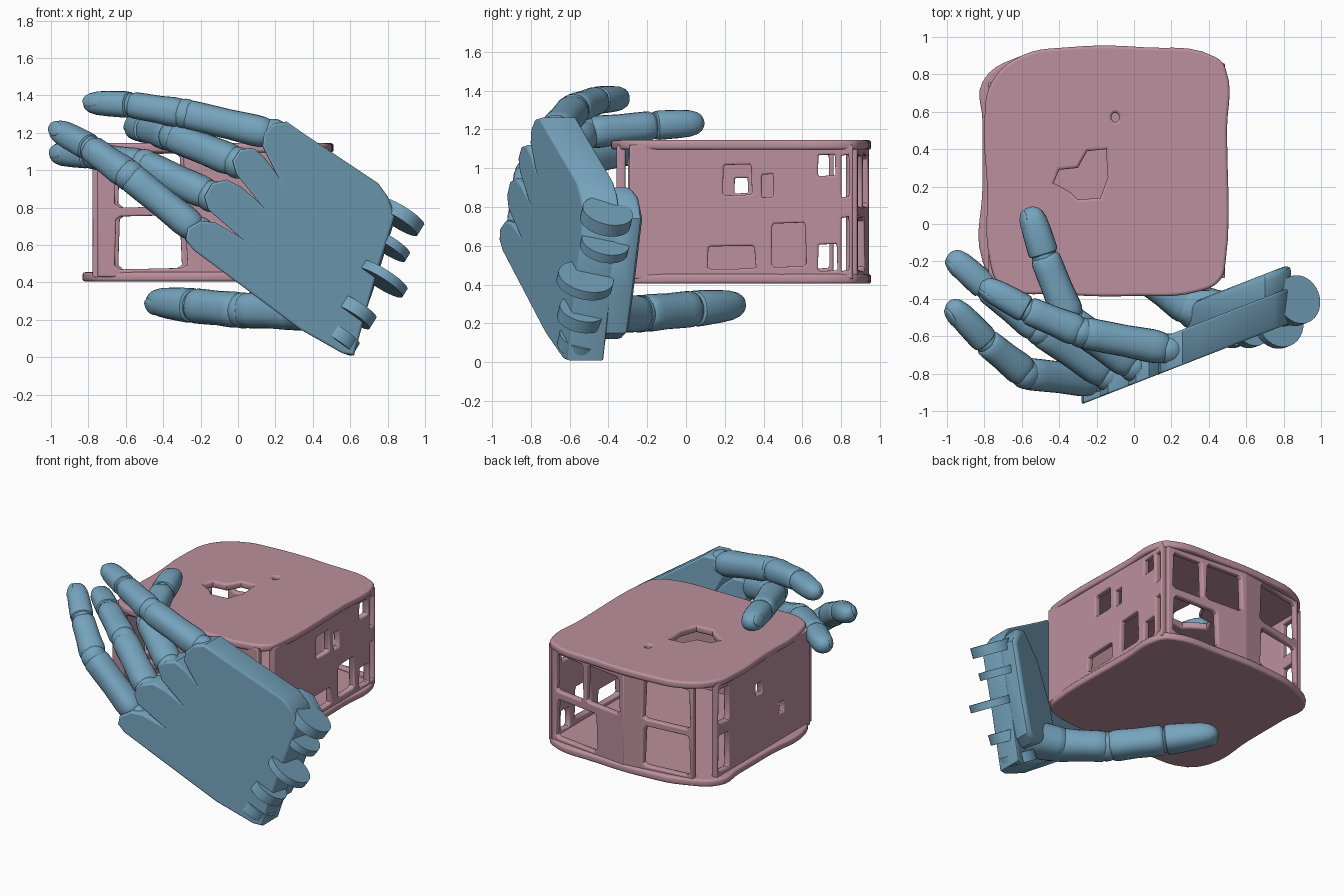
import bpy, bmesh, math
from mathutils import Vector, Matrix

if "Cube" in bpy.data.objects:
    bpy.data.objects.remove(bpy.data.objects["Cube"])


def material(name, col):
    m = bpy.data.materials.new(name)
    m.diffuse_color = (*col, 1)
    m.use_nodes = True
    m.node_tree.nodes["Principled BSDF"].inputs["Base Color"].default_value = m.diffuse_color
    return m


BLUE = material("blue", (0.18, 0.37, 0.51))
PINK = material("pink", (0.5, 0.28, 0.34))


def finish(ob, mat, angle=40):
    ob.data.materials.clear()
    ob.data.materials.append(mat)
    bpy.ops.object.select_all(action='DESELECT')
    ob.select_set(True)
    bpy.context.view_layer.objects.active = ob
    bpy.ops.object.shade_smooth_by_angle(angle=math.radians(angle))
    return ob


def from_bmesh(name, bm, mat):
    bmesh.ops.recalc_face_normals(bm, faces=bm.faces)
    me = bpy.data.meshes.new(name)
    bm.to_mesh(me)
    bm.free()
    ob = bpy.data.objects.new(name, me)
    bpy.context.collection.objects.link(ob)
    return finish(ob, mat)


def panel(name, loops, thick, mtx, mat, bevel=0.012, soft=()):
    """Flat slab from an outline plus hole loops; loops listed in soft are curved."""
    cu = bpy.data.curves.new(name, 'CURVE')
    cu.dimensions, cu.fill_mode = '2D', 'BOTH'
    cu.extrude, cu.bevel_depth, cu.bevel_resolution = thick / 2 - bevel, bevel, 2
    cu.offset = -bevel
    cu.resolution_u = 5
    for i, pts in enumerate(loops):
        if i in soft:
            s = cu.splines.new('BEZIER')
            s.bezier_points.add(len(pts) - 1)
            for b, p in zip(s.bezier_points, pts):
                b.co = (*p, 0)
                b.handle_left_type = b.handle_right_type = 'AUTO'
        else:
            s = cu.splines.new('POLY')
            s.points.add(len(pts) - 1)
            for b, p in zip(s.points, pts):
                b.co = (*p, 0, 1)
        s.use_cyclic_u = True
    tmp = bpy.data.objects.new(name + "_curve", cu)
    bpy.context.collection.objects.link(tmp)
    dg = bpy.context.evaluated_depsgraph_get()
    dg.update()
    me = bpy.data.meshes.new_from_object(tmp.evaluated_get(dg))
    bpy.data.objects.remove(tmp)
    me.transform(mtx)
    ob = bpy.data.objects.new(name, me)
    bpy.context.collection.objects.link(ob)
    return finish(ob, mat)


def facing_y(y, slope=0.0):
    # local (u, v) becomes (x, z), with y sheared along x
    return Matrix(((1, 0, 0, 0), (slope, 0, -1, y), (0, 1, 0, 0), (0, 0, 0, 1)))


def facing_x(x):
    # local (u, v) becomes (y, z)
    return Matrix(((0, 0, 1, x), (1, 0, 0, 0), (0, 1, 0, 0), (0, 0, 0, 1)))


def patch(a, b, c, d):
    # slightly irregular squarish opening from (a, c) to (b, d)
    w, h = (b - a) * 0.08, (d - c) * 0.08
    return [(a + w, c), (b - w, c + h * .3), (b, c + h), (b - w * .4, d - h),
            (b - w, d), (a + w, d - h * .3), (a + w * .3, d - h), (a, c + h)]


# Box lids
top = [(-.77, -.2), (-.785, .2), (-.80, .55), (-.76, .76), (-.6, .9), (-.35, .945), (.05, .945), (.44, .89),
       (.49, .83), (.497, .5), (.49, -.2), (.46, -.3), (.35, -.36), (0, -.385), (-.4, -.375), (-.71, -.33)]
hole = [(-.43, .22), (-.4, .29), (-.3, .3), (-.25, .39), (-.15, .4), (-.14, .25), (-.18, .14), (-.3, .13), (-.34, .17)]
dot = [(-.1 + .02 * math.cos(i * math.pi / 4), .57 + .025 * math.sin(i * math.pi / 4)) for i in range(8)]
bottom = [(-.81 if x < -.75 else x, y) for x, y in top]
panel("box_top", [top, hole, dot], .05, Matrix.Translation((0, 0, 1.12)), PINK, .015, (0, 2))
panel("box_bottom", [bottom], .05, Matrix.Translation((0, 0, .43)), PINK, .015, (0,))


# Box walls with ragged openings
def wall(name, a, b, openings, mtx):
    loops = [[(a, .43), (b, .43), (b, 1.12), (a, 1.12)]] + [patch(*o) for o in openings]
    panel(name, loops, .045, mtx, PINK, .01)


wall("front_wall", -.75, .41, [(-.66, -.27, .47, .76), (-.66, -.28, .80, 1.09)], facing_y(-.335))
wall("back_wall_left", -.66, -.15, [(-.64, -.3, .47, .76), (-.64, -.3, .80, 1.09)], facing_y(.942, .147))
wall("back_wall_right", -.17, .45, [(-.13, .15, .80, 1.07), (.18, .41, .80, 1.07), (.06, .41, .47, .75)],
     facing_y(.905, -.1))
wall("right_wall", -.29, .86, [(.19, .34, .86, 1.02), (.39, .45, .85, .97), (.11, .36, .48, .60),
                               (.44, .62, .49, .72), (.68, .77, .96, 1.07), (.68, .78, .47, .61),
                               (.80, .84, .85, 1.07), (.80, .84, .47, .75)], facing_x(.465))
wall("left_wall", -.30, .76, [(.62, .74, .82, 1.07), (.62, .74, .48, .74), (.25, .32, .87, .95),
                              (.0, .06, .64, .72)], facing_x(-.755))


# Finger pieces: lofted rounded tubes between joints
def tube(name, p, q, r0, r1, profile, flat=0.94):
    p, q = Vector(p), Vector(q)
    axis = q - p
    rot = axis.to_track_quat('Z', 'Y').to_matrix()
    bm = bmesh.new()
    n, rings = 24, []
    for t, k in profile:
        r = (r0 + (r1 - r0) * t) * k
        ring = []
        for i in range(n):
            a = math.tau * i / n
            c, s = math.cos(a), math.sin(a)
            off = Vector((math.copysign(abs(c) ** .85, c) * r,
                          math.copysign(abs(s) ** .85, s) * r * flat, 0))
            ring.append(bm.verts.new(p + axis * t + rot @ off))
        rings.append(ring)
    for a, b in zip(rings, rings[1:]):
        for i in range(n):
            bm.faces.new((a[i], a[(i + 1) % n], b[(i + 1) % n], b[i]))
    bm.faces.new(rings[0])
    bm.faces.new(rings[-1])
    return from_bmesh(name, bm, BLUE)


def ball(name, c, scale, rot=None):
    bm = bmesh.new()
    m = Matrix.Translation(c) @ (rot or Matrix()) @ Matrix.Diagonal((*scale, 1))
    bmesh.ops.create_uvsphere(bm, u_segments=20, v_segments=12, radius=1, matrix=m)
    return from_bmesh(name, bm, BLUE)


BONE = [(.03, .75), (.06, .9), (.13, 1), (.22, 1.03), (.5, .98), (.8, 1), (.94, 1), (.99, .88), (1.02, .6)]
TIP = [(.02, .8), (.05, .97), (.12, 1.02), (.5, 1.02), (.72, .98), (.86, .84), (.94, .63), (.99, .33), (1, .05)]


def finger(name, pts, radii, back):
    pts = [Vector(p) for p in pts]
    last = len(pts) - 2
    for i in range(last + 1):
        tube(f"{name}_segment_{i + 1}", pts[i], pts[i + 1], radii[i], radii[i + 1], TIP if i == last else BONE)
        r = radii[i] * (.97 if i < last else .85)
        ball(f"{name}_joint_{i + 1}", pts[i], (r, r, r))
    # nail on the outer side of the tip
    d = (pts[-1] - pts[-2]).normalized()
    b = Vector(back)
    b = (b - d * b.dot(d)).normalized()
    rot = Matrix((d.cross(b), b, d)).transposed().to_4x4()
    r = radii[-1]
    ball(name + "_nail", pts[-1] - d * .065 + b * r * .75, (r * .6, r * .25, .06), rot @ Matrix.Rotation(.25, 4, 'X'))


finger("index_finger", [(.19, -.67, 1.19), (-.28, -.58, 1.30), (-.57, -.46, 1.35), (-.82, -.32, 1.362)],
       [.088, .085, .075, .066], (-.3, -1, .3))
finger("middle_finger", [(.0, -.76, 1.04), (-.34, -.52, 1.18), (-.48, -.17, 1.22), (-.56, .09, 1.235)],
       [.088, .088, .08, .072], (-1, 0, .4))
finger("ring_finger", [(-.14, -.81, .86), (-.5, -.57, 1.03), (-.79, -.34, 1.08), (-.99, -.16, 1.09)],
       [.088, .085, .075, .068], (-1, -.6, .3))
finger("little_finger", [(-.21, -.84, .67), (-.58, -.80, .97), (-.79, -.63, 1.12), (-.99, -.42, 1.23)],
       [.086, .086, .075, .068], (-.6, -1, .3))
finger("thumb", [(.33, -.46, .25), (.03, -.24, .25), (-.23, .03, .275), (-.47, .29, .30)],
       [.11, .10, .10, .078], (-1, -.5, -.5))

# Palm plate with four knuckle lobes
palm = [(.62, .01), (.56, .02), (.33, .15), (-.24, .575), (-.28, .63), (-.27, .69), (-.2, .73), (-.12, .72),
        (0, .65), (-.16, .79), (-.18, .86), (-.14, .93), (-.06, .95), (.02, .91), (.11, .83),
        (-.01, .98), (-.03, 1.05), (.01, 1.11), (.08, 1.12), (.14, 1.07), (.2, .99), (.13, 1.13),
        (.14, 1.20), (.19, 1.25), (.26, 1.26), (.36, 1.19), (.75, .93), (.8, .86), (.84, .76), (.74, .44)]
panel("palm", [palm], .19, facing_y(-.76, .39), BLUE, .012)
# Thick inner heel of the palm
heel = [(.28, .27), (.58, .12), (.65, .15), (.72, .35), (.84, .74), (.78, .86), (.7, .9), (.52, .76), (.36, .5)]
panel("palm_heel", [heel], .16, facing_y(-.62, .39), BLUE, .04)
tube("thumb_mount", (.54, -.52, .26), (.26, -.41, .25), .14, .11, BONE)

# Wrist hinge tabs
AXIS = Vector((.52, .2, .83)).to_track_quat('Z', 'Y').to_matrix().to_4x4()
for i, (x, y, z, r, h) in enumerate([(.865, -.41, .75, .132, .07), (.80, -.42, .60, .125, .05),
                                     (.77, -.52, .42, .145, .05), (.62, -.54, .245, .12, .07),
                                     (.53, -.54, .105, .12, .07)]):
    bm = bmesh.new()
    bmesh.ops.create_cone(bm, cap_ends=True, segments=32, radius1=r, radius2=r, depth=h,
                          matrix=Matrix.Translation((x, y, z)) @ AXIS)
    from_bmesh(f"wrist_tab_{i + 1}", bm, BLUE)
